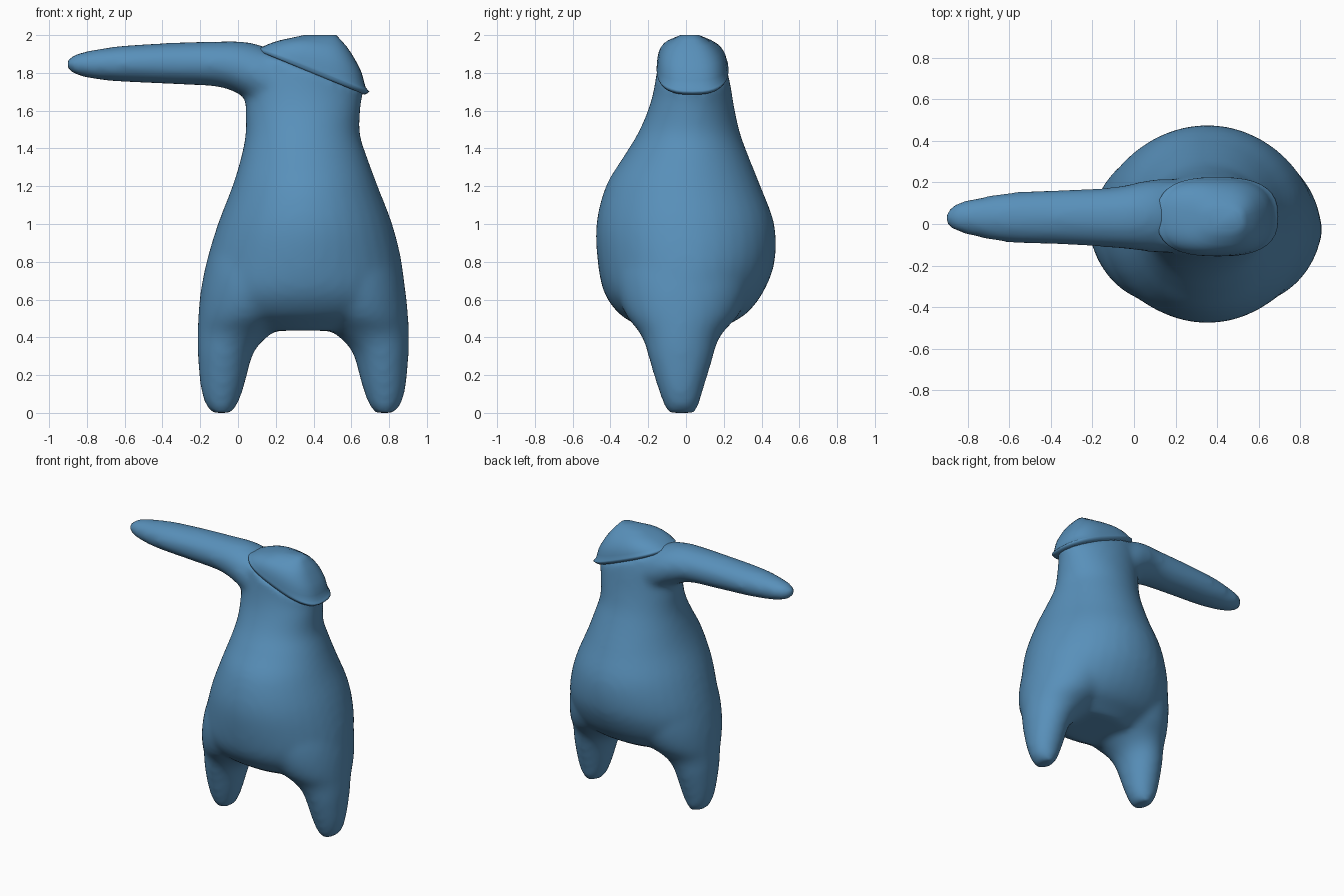
import bpy, bmesh, math
from mathutils import Vector

SEG = 36
MID = 0.345  # x of the body axis

blue = bpy.data.materials.new("blue")
blue.diffuse_color = (0.098, 0.279, 0.491, 1.0)


def refine(rings, steps=4):
    """Catmull-Rom rings between the given ones."""
    out = []
    n = len(rings)
    for i in range(n - 1):
        a, b, c, d = (rings[max(0, min(n - 1, k))] for k in (i - 1, i, i + 1, i + 2))
        for s in range(steps):
            t = s / steps
            out.append([0.5 * (2 * q + (r - p) * t + (2 * p - 5 * q + 4 * r - u) * t * t
                               + (3 * q - p - 3 * r + u) * t ** 3)
                        for p, q, r, u in zip(a, b, c, d)])
    return out + [rings[-1]]


def loft(bm, rings, mirror=False, power=1.0):
    """Skin (super)ellipses; each ring = (x0, z0, x1, z1, y0, y1)."""
    def trig(v):
        return math.copysign(abs(v) ** power, v)
    loops = []
    for x0, z0, x1, z1, y0, y1 in rings:
        if mirror:
            x0, x1 = 2 * MID - x0, 2 * MID - x1
        c = Vector(((x0 + x1) / 2, (y0 + y1) / 2, (z0 + z1) / 2))
        a = Vector(((x1 - x0) / 2, 0, (z1 - z0) / 2))
        b = Vector((0, (y1 - y0) / 2, 0))
        loops.append([bm.verts.new(c + a * trig(math.cos(t)) + b * trig(math.sin(t)))
                      for t in (2 * math.pi * i / SEG for i in range(SEG))])
    faces = [bm.faces.new(loops[0]), bm.faces.new(loops[-1])]
    for p, q in zip(loops, loops[1:]):
        for i in range(SEG):
            j = (i + 1) % SEG
            faces.append(bm.faces.new((p[i], p[j], q[j], q[i])))
    bmesh.ops.recalc_face_normals(bm, faces=faces)


def finish(bm, name):
    me = bpy.data.meshes.new(name)
    bm.to_mesh(me)
    bm.free()
    me.shade_smooth()
    me.materials.append(blue)
    ob = bpy.data.objects.new(name, me)
    bpy.context.collection.objects.link(ob)
    return ob


def level(z, x0, x1, y0, y1):
    return (x0, z, x1, z, y0, y1)


# Torso, ending in a slanted neck under the hood
torso = [
    level(0.435, 0.08, 0.61, -0.21, 0.17),
    level(0.47, -0.04, 0.73, -0.27, 0.23),
    level(0.53, -0.15, 0.84, -0.36, 0.325),
    level(0.64, -0.19, 0.88, -0.435, 0.41),
    level(0.80, -0.167, 0.867, -0.468, 0.47),
    level(1.00, -0.107, 0.817, -0.475, 0.468),
    level(1.20, -0.03, 0.74, -0.425, 0.395),
    level(1.35, 0.015, 0.685, -0.335, 0.335),
    level(1.48, 0.04, 0.645, -0.255, 0.287),
    level(1.62, 0.04, 0.65, -0.195, 0.255),
    (0.04, 1.80, 0.66, 1.68, -0.165, 0.235),
    (0.06, 1.935, 0.675, 1.705, -0.155, 0.215),
]
# Leg running up into the torso wall, mirrored for the other side
leg = [
    level(0.0, -0.135, -0.035, -0.10, 0.05),
    level(0.05, -0.175, 0.0, -0.12, 0.07),
    level(0.15, -0.20, 0.035, -0.155, 0.10),
    level(0.30, -0.213, 0.075, -0.20, 0.145),
    level(0.37, -0.215, 0.12, -0.22, 0.165),
    level(0.43, -0.214, 0.19, -0.25, 0.20),
    level(0.52, -0.21, 0.30, -0.32, 0.28),
    level(0.65, -0.197, 0.40, -0.37, 0.34),
    level(0.80, -0.166, 0.45, -0.38, 0.36),
    level(1.00, -0.10, 0.45, -0.33, 0.31),
]
# Long arm reaching out to -x
arm = [
    (-0.905, 1.82, -0.905, 1.87, 0.0, 0.06),
    (-0.86, 1.79, -0.86, 1.90, -0.035, 0.10),
    (-0.75, 1.765, -0.75, 1.925, -0.065, 0.127),
    (-0.60, 1.752, -0.60, 1.945, -0.09, 0.152),
    (-0.35, 1.74, -0.35, 1.96, -0.10, 0.165),
    (-0.10, 1.725, -0.10, 1.967, -0.115, 0.178),
    (0.04, 1.67, 0.03, 1.965, -0.13, 0.205),
    (0.16, 1.60, 0.15, 1.935, -0.14, 0.22),
    (0.32, 1.55, 0.32, 1.84, -0.13, 0.20),
]
bm = bmesh.new()
loft(bm, refine(torso))
loft(bm, refine(leg))
loft(bm, refine(leg), mirror=True)
loft(bm, refine(arm))
body = finish(bm, "body_with_legs_and_arm")
rem = body.modifiers.new("fuse", 'REMESH')
rem.mode = 'VOXEL'
rem.voxel_size = 0.022
rem.use_smooth_shade = True
sm = body.modifiers.new("blend", 'SMOOTH')
sm.factor = 0.5
sm.iterations = 10

# Hood sitting on the slanted neck, boxier in plan, with a thin rim
hood = [
    (0.11, 1.915, 0.67, 1.685, -0.145, 0.21),
    (0.11, 1.932, 0.695, 1.70, -0.155, 0.225),
    (0.13, 1.938, 0.675, 1.725, -0.155, 0.22),
    (0.16, 1.952, 0.655, 1.80, -0.15, 0.21),
    (0.22, 1.972, 0.62, 1.87, -0.135, 0.185),
    (0.28, 1.985, 0.575, 1.94, -0.10, 0.14),
    (0.35, 2.0, 0.52, 2.0, -0.03, 0.07),
]
bm = bmesh.new()
loft(bm, refine(hood, 2), power=0.75)
finish(bm, "hood")
